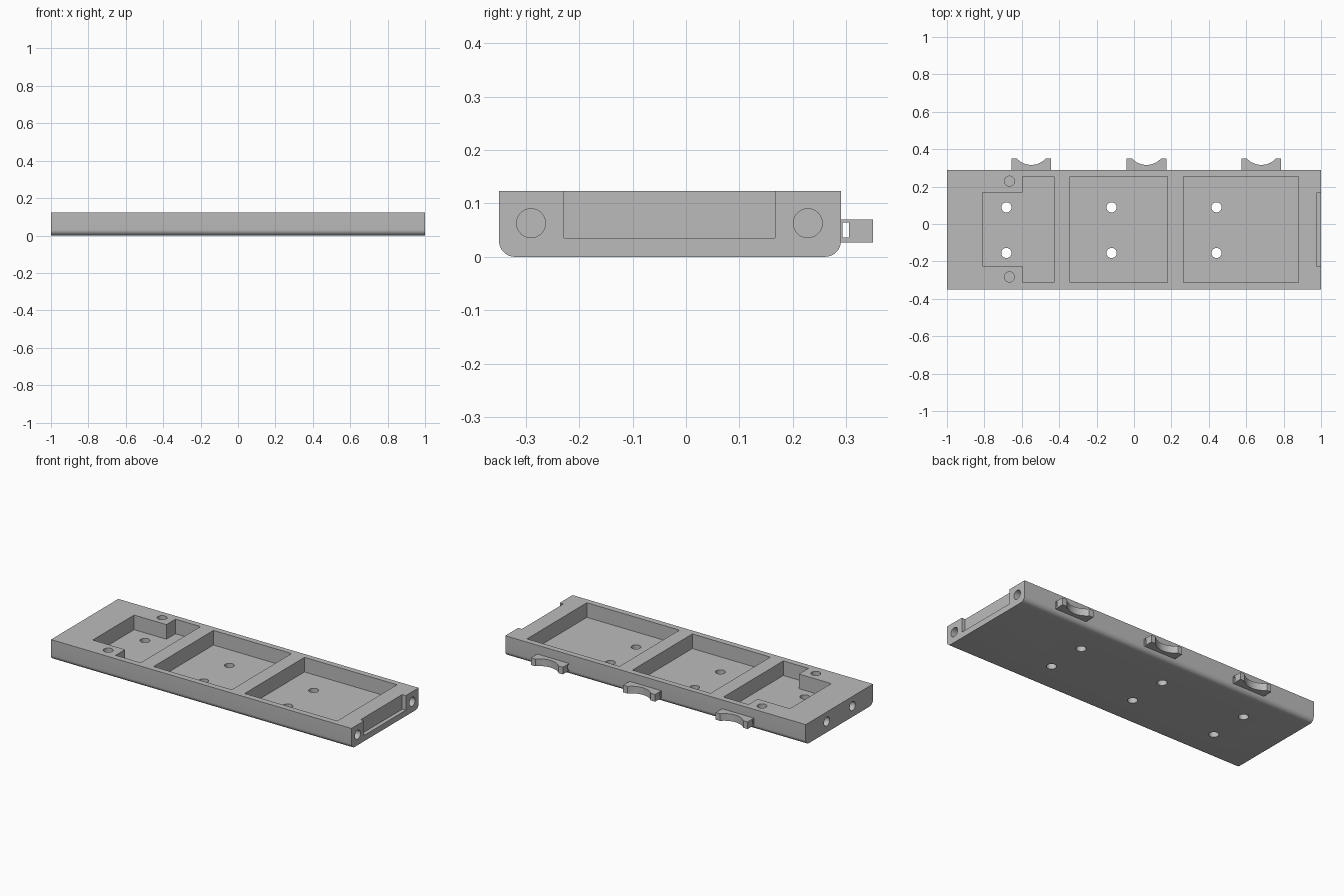
import bpy, bmesh, math
from mathutils import Matrix, Vector

cube = bpy.data.objects.get("Cube")
if cube:
    bpy.data.objects.remove(cube, do_unlink=True)

GREY = (0.5, 0.5, 0.5, 1)
grey = bpy.data.materials.new("plain grey")
grey.use_nodes = True
grey.diffuse_color = GREY
grey.node_tree.nodes["Principled BSDF"].inputs["Base Color"].default_value = GREY

TOP, FLOOR = 0.123, 0.035
FRONT, BACK = -0.35, 0.29
R = 0.027


def finish(name, bm):
    bmesh.ops.recalc_face_normals(bm, faces=bm.faces)
    mesh = bpy.data.meshes.new(name)
    bm.to_mesh(mesh)
    bm.free()
    mesh.materials.append(grey)
    obj = bpy.data.objects.new(name, mesh)
    bpy.context.collection.objects.link(obj)
    return obj


def prism(name, points, z0, z1):
    """Extrude an outline in the xy plane from z0 up to z1."""
    bm = bmesh.new()
    face = bm.faces.new([bm.verts.new((x, y, z0)) for x, y in points])
    new = bmesh.ops.extrude_face_region(bm, geom=[face])["geom"]
    bmesh.ops.translate(bm, vec=(0, 0, z1 - z0),
                        verts=[v for v in new if isinstance(v, bmesh.types.BMVert)])
    return finish(name, bm)


def box(name, x0, x1, y0, y1, z0, z1):
    return prism(name, [(x0, y0), (x1, y0), (x1, y1), (x0, y1)], z0, z1)


def cylinder(name, start, end, radius, sides=48):
    start, end = Vector(start), Vector(end)
    axis = end - start
    turn = Vector((0, 0, 1)).rotation_difference(axis).to_matrix().to_4x4()
    bm = bmesh.new()
    bmesh.ops.create_cone(bm, cap_ends=True, segments=sides, radius1=radius,
                          radius2=radius, depth=axis.length,
                          matrix=Matrix.Translation((start + end) / 2) @ turn)
    return finish(name, bm)


def carve(target, cutter):
    """Subtract the cutter from the target, then discard the cutter."""
    cutter.hide_render = True
    mod = target.modifiers.new("cut", "BOOLEAN")
    mod.operation, mod.solver, mod.object = "DIFFERENCE", "EXACT", cutter
    result = bpy.data.meshes.new_from_object(
        target.evaluated_get(bpy.context.evaluated_depsgraph_get()))
    target.modifiers.clear()
    target.data = result
    bpy.data.objects.remove(cutter, do_unlink=True)


def smooth(obj):
    bpy.ops.object.select_all(action="DESELECT")
    obj.select_set(True)
    bpy.context.view_layer.objects.active = obj
    bpy.ops.object.shade_smooth_by_angle(angle=math.radians(30))


# Tray body with rounded long bottom edges
tray = box("tray", -1, 1, FRONT, BACK, 0, TOP)
bm = bmesh.new()
bm.from_mesh(tray.data)
edges = [e for e in bm.edges if all(v.co.z < 0.01 for v in e.verts)
         and abs(e.verts[0].co.x - e.verts[1].co.x) > 1]
bmesh.ops.bevel(bm, geom=edges, offset=0.03, segments=8, profile=0.5, affect="EDGES")
bm.to_mesh(tray.data)
bm.free()

# Open pockets, the first one T-shaped
for x0, x1 in ((-0.342, 0.178), (0.264, 0.88)):
    carve(tray, box("pocket", x0, x1, -0.314, 0.255, FLOOR, 0.2))
tee = [(-0.81, -0.224), (-0.595, -0.224), (-0.595, -0.314), (-0.428, -0.314),
       (-0.428, 0.255), (-0.595, 0.255), (-0.595, 0.169), (-0.81, 0.169)]
carve(tray, prism("tee_pocket", tee, FLOOR, 0.2))

# Shallow recess in the left end
carve(tray, box("end_recess", 0.976, 1.1, -0.228, 0.167, FLOOR, 0.2))

# Mounting holes through the floor, and end bores in line with them
for y in (-0.155, 0.089):
    for x in (-0.682, -0.12, 0.441):
        carve(tray, cylinder("floor_hole", (x, y, -0.1), (x, y, 0.2), R))
    carve(tray, cylinder("right_bore", (-1.1, y, 0.065), (-0.9, y, 0.065), R))

# Blind holes on the top and in the left end
for y in (-0.283, 0.229):
    carve(tray, cylinder("top_hole", (-0.666, y, FLOOR), (-0.666, y, 0.2), R))
for y in (-0.29, 0.228):
    carve(tray, cylinder("left_bore", (0.91, y, 0.063), (1.1, y, 0.063), R))
smooth(tray)

# Cable saddles along the back, each with a curved seat and a strap slot
for i, x in enumerate((-0.549, 0.067, 0.681)):
    saddle = box(f"cable_saddle_{i + 1}", x - 0.106, x + 0.106, BACK, 0.35, 0.027, 0.07)
    seat_y = 0.316 + 0.105
    carve(saddle, cylinder("seat", (x, seat_y, -0.1), (x, seat_y, 0.2), 0.105, 96))
    carve(saddle, box("slot", x - 0.2, x + 0.2, 0.293, 0.305, 0.036, 0.064))
    smooth(saddle)
